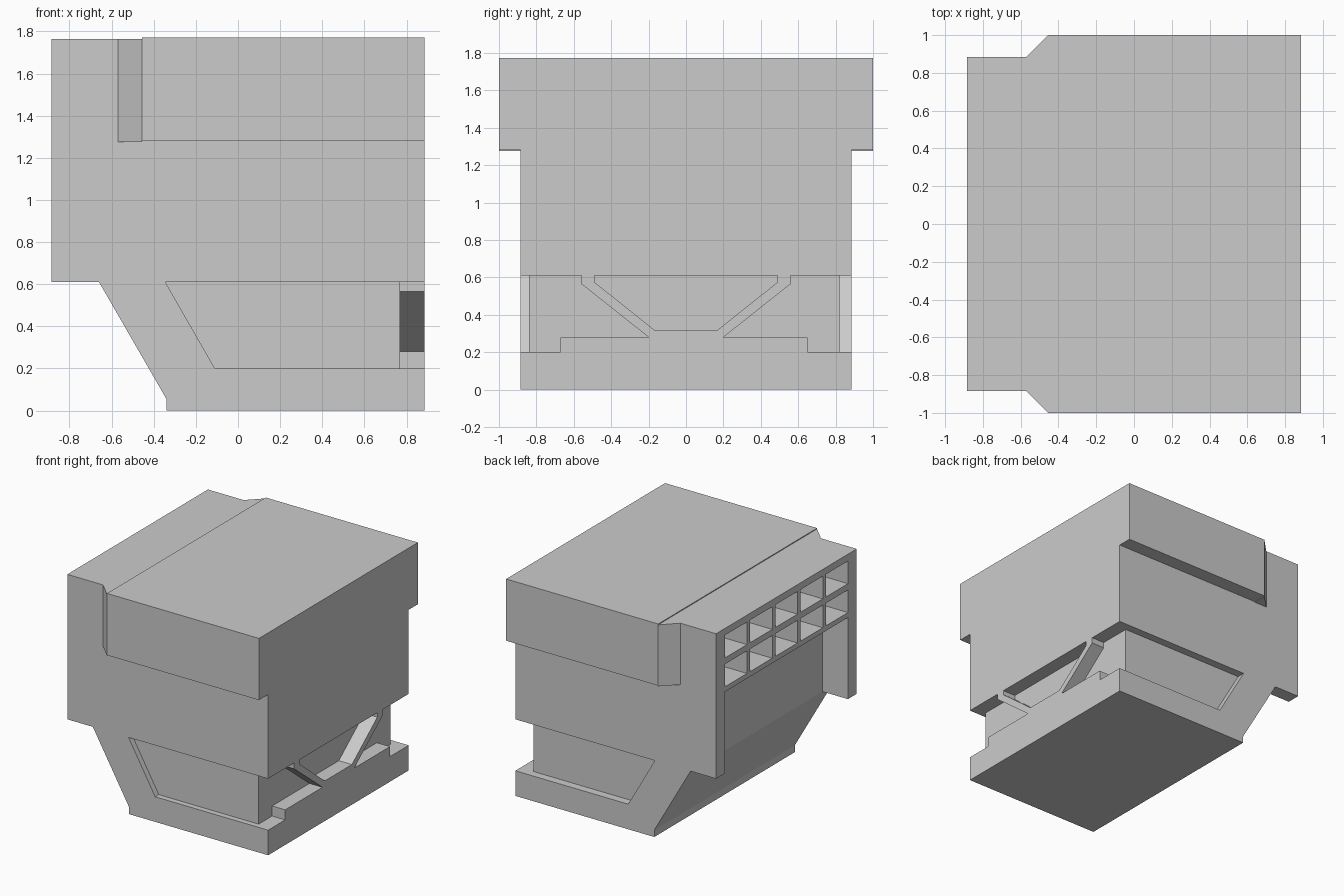
import bpy, bmesh
from mathutils import Vector

if "Cube" in bpy.data.objects:
    bpy.data.objects.remove(bpy.data.objects["Cube"], do_unlink=True)

grey = bpy.data.materials.new("plain_grey")
grey.use_nodes = True
grey.diffuse_color = (0.6, 0.6, 0.6, 1)
grey.node_tree.nodes["Principled BSDF"].inputs["Base Color"].default_value = (0.6, 0.6, 0.6, 1)


def prism(name, outline, axis, start, end):
    """Extrude a 2D outline along an axis; the outline uses the other two axes in order."""
    bm = bmesh.new()
    verts = []
    for p in outline:
        co = list(p)
        co.insert("xyz".index(axis), start)
        verts.append(bm.verts.new(co))
    face = bm.faces.new(verts)
    ext = bmesh.ops.extrude_face_region(bm, geom=[face])
    shift = Vector([end - start if a == axis else 0 for a in "xyz"])
    bmesh.ops.translate(bm, vec=shift,
                        verts=[g for g in ext["geom"] if isinstance(g, bmesh.types.BMVert)])
    bmesh.ops.recalc_face_normals(bm, faces=bm.faces)
    mesh = bpy.data.meshes.new(name)
    bm.to_mesh(mesh)
    bm.free()
    mesh.materials.append(grey)
    obj = bpy.data.objects.new(name, mesh)
    bpy.context.collection.objects.link(obj)
    return obj


def box(name, x, y, z):
    rect = [(x[0], y[0]), (x[1], y[0]), (x[1], y[1]), (x[0], y[1])]
    return prism(name, rect, "z", z[0], z[1])


W = 0.885            # half width of the body
BACK = -0.66         # wall behind the grille
WAIST, EAVE, TOP = 0.61, 1.28, 1.765
CHAMFER = -0.455

# Upper body, stepped to receive the roof block
prism("upper_body", [(BACK, WAIST), (W, WAIST), (W, EAVE), (CHAMFER, EAVE),
                     (CHAMFER, TOP), (BACK, TOP)], "y", -W, W)

# Overhanging roof block
box("roof_block", (CHAMFER, W), (-1, 1), (EAVE, TOP + 0.007))

# Lower core with sloped end, base slab and recess
prism("lower_core", [(BACK, WAIST), (-0.34, 0.055), (-0.34, 0), (W, 0), (W, 0.2),
                     (0.77, 0.2), (0.77, WAIST)], "y", -0.84, 0.82)

# Cheeks that frame the sunken side panels
cheek = [(BACK, WAIST), (-0.34, 0.055), (-0.34, 0), (W, 0), (W, 0.2), (-0.11, 0.2), (-0.345, WAIST)]
prism("front_cheek", cheek, "y", -W, -0.84)
prism("rear_cheek", cheek, "y", 0.82, W)

# Roof chamfers and grille pillars on both sides
for side, s in (("front", -1), ("rear", 1)):
    prism(side + "_roof_chamfer", [(-0.57, s * W), (CHAMFER, s), (CHAMFER, s * W)], "z", 1.275, TOP)
    box(side + "_pillar", (-W, BACK), sorted((s * W, s * 0.775)), (WAIST, TOP))

# Grille rails and dividers
rails = [(1.26, 1.30), (1.48, 1.53), (1.71, TOP)]
for i, z in enumerate(rails):
    box(f"grille_rail_{i}", (-W, BACK), (-0.775, 0.775), z)
for low, high in zip(rails, rails[1:]):
    for i in range(4):
        y = (i - 1.5) * 0.318
        box(f"grille_divider_{i}", (-W, BACK), (y - 0.019, y + 0.019), (low[1], high[0]))

# Sill bar and trough bracket in the end recess
box("sill_bar", (0.77, W), (-0.67, 0.65), (0.2, 0.28))
half = [(0.20, 0.28), (0.54, 0.55), (0.56, 0.565), (0.56, WAIST), (0.49, WAIST), (0.49, 0.575), (0.17, 0.32)]
trough = half + [(-y, z) for y, z in reversed(half)]
prism("trough_bracket", trough, "x", 0.77, W)
